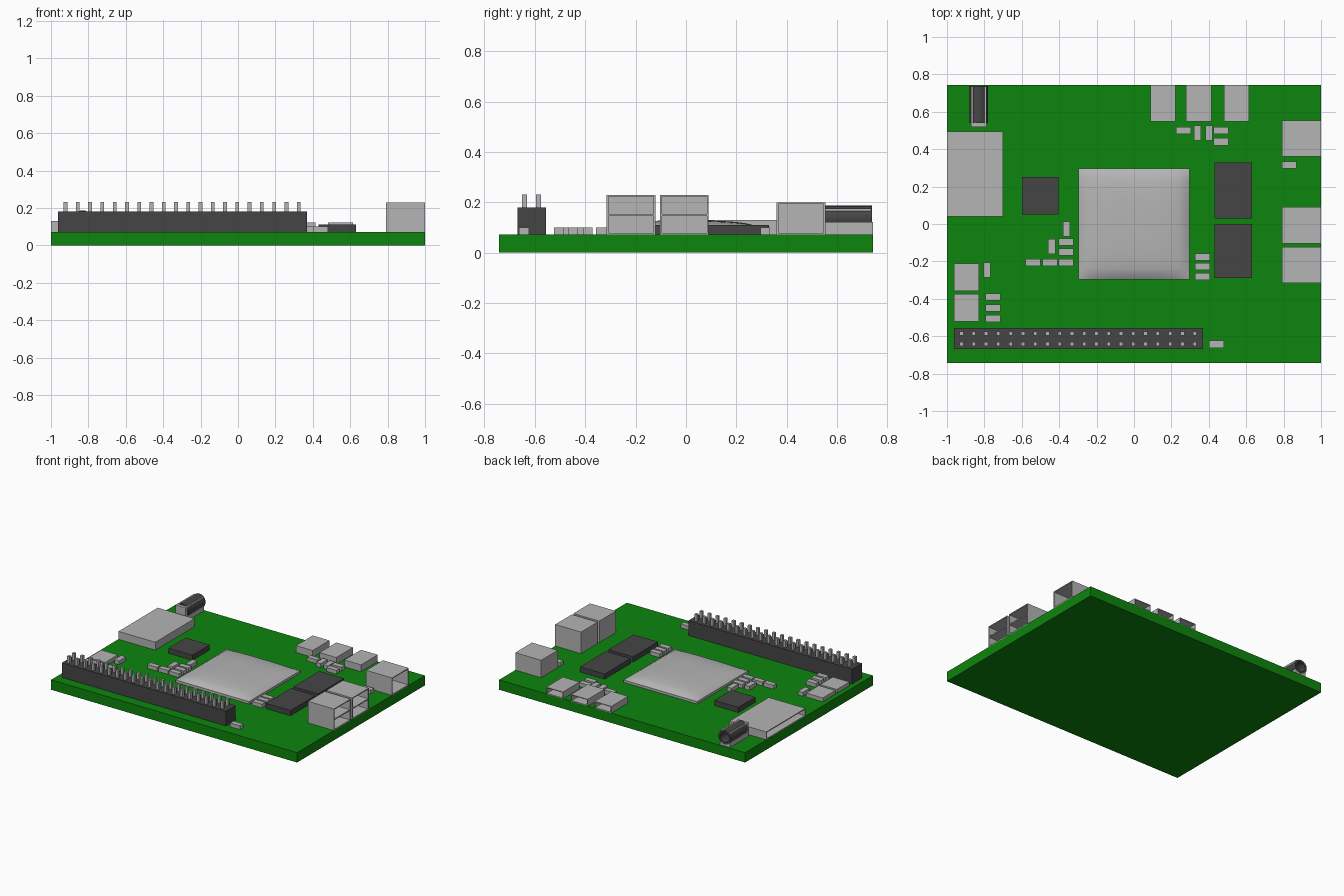
import bpy, bmesh, math
from mathutils import Vector, Matrix

if "Cube" in bpy.data.objects:
    bpy.data.objects.remove(bpy.data.objects["Cube"])


def mat(name, rgb):
    m = bpy.data.materials.new(name)
    m.diffuse_color = (*rgb, 1)
    m.use_nodes = True
    m.node_tree.nodes["Principled BSDF"].inputs["Base Color"].default_value = m.diffuse_color
    return m


GREEN = mat("board green", (0.004, 0.235, 0.004))
METAL = mat("metal grey", (0.46, 0.46, 0.46))
DARK = mat("dark plastic", (0.06, 0.06, 0.06))
TOP = 0.072  # upper surface of the board


def finish(bm, name, material):
    bmesh.ops.recalc_face_normals(bm, faces=bm.faces)
    me = bpy.data.meshes.new(name)
    bm.to_mesh(me)
    bm.free()
    me.materials.append(material)
    ob = bpy.data.objects.new(name, me)
    bpy.context.collection.objects.link(ob)
    return ob


def add_box(bm, x0, x1, y0, y1, z0, z1):
    m = Matrix.Translation(((x0 + x1) / 2, (y0 + y1) / 2, (z0 + z1) / 2))
    m = m @ Matrix.Diagonal((x1 - x0, y1 - y0, z1 - z0, 1))
    bmesh.ops.create_cube(bm, size=1, matrix=m)


def box(name, material, *dims):
    bm = bmesh.new()
    add_box(bm, *dims)
    return finish(bm, name, material)


def socket(name, dims, direction, depth, wall=0.01, deck=None):
    """Metal shell with one side opened inward, optionally split by a deck."""
    bm = bmesh.new()
    add_box(bm, *dims)
    bm.normal_update()
    d = Vector(direction)
    face = max(bm.faces, key=lambda f: f.normal.dot(d))
    bmesh.ops.inset_region(bm, faces=[face], thickness=wall)
    ext = bmesh.ops.extrude_discrete_faces(bm, faces=[face])["faces"]
    bmesh.ops.translate(bm, vec=-d * depth, verts=ext[0].verts)
    if deck:
        x0, x1, y0, y1 = dims[:4]
        add_box(bm, x0 + wall, x1, y0 + wall / 2, y1 - wall / 2, deck - 0.004, deck + 0.004)
    return finish(bm, name, METAL)


# Board
box("circuit_board", GREEN, -1, 1, -0.742, 0.742, 0, TOP)

# Flat dark chips
box("memory_chip_rear", DARK, 0.43, 0.63, 0.03, 0.33, TOP, 0.11)
box("memory_chip_front", DARK, 0.43, 0.63, -0.29, 0.0, TOP, 0.11)
box("power_chip", DARK, -0.60, -0.405, 0.05, 0.25, TOP, 0.11)

# Main processor with a softly domed lid
bm = bmesh.new()
bmesh.ops.create_grid(bm, x_segments=20, y_segments=20, size=0.298)
rim = [e for e in bm.edges if e.is_boundary]
for v in bm.verts:
    u, w = min(1, abs(v.co.x / 0.298)), min(1, abs(v.co.y / 0.298))
    v.co.z = 0.09 + 0.038 * math.sqrt(max(0, (1 - u ** 3) * (1 - w ** 3)))
skirt = bmesh.ops.extrude_edge_only(bm, edges=rim)["geom"]
for v in skirt:
    if isinstance(v, bmesh.types.BMVert):
        v.co.z = TOP - 0.002
cpu = finish(bm, "main_processor", METAL)
bpy.context.view_layer.objects.active = cpu
cpu.select_set(True)
bpy.ops.object.shade_smooth_by_angle(angle=math.radians(35))

# Large sockets on the right edge
socket("network_socket", (0.79, 1, 0.36, 0.553, TOP, 0.20), (1, 0, 0), 0.19)
socket("double_port_rear", (0.79, 1, -0.103, 0.09, TOP, 0.23), (1, 0, 0), 0.19, deck=0.15)
socket("double_port_front", (0.79, 1, -0.315, -0.122, TOP, 0.23), (1, 0, 0), 0.19, deck=0.15)

# Small ports on the rear edge
for i, x in enumerate((0.155, 0.347, 0.548)):
    socket(f"small_port_{i}", (x - 0.068, x + 0.068, 0.548, 0.742, TOP, 0.122), (0, 1, 0), 0.17, 0.008)

# Card slot and ribbon connectors on the left
socket("card_slot", (-0.999, -0.70, 0.04, 0.495, TOP, 0.13), (-1, 0, 0), 0.27, 0.01)
for i, y in enumerate((-0.285, -0.448)):
    box(f"ribbon_connector_{i}", METAL, -0.963, -0.828, y - 0.073, y + 0.073, TOP, 0.10)

# Audio jack: hollow dark barrel through a bored metal block
JX, JZ = -0.83, 0.137


def barrel(bm, radius, y0, y1, caps):
    m = Matrix.Translation((JX, (y0 + y1) / 2, JZ)) @ Matrix.Rotation(math.pi / 2, 4, 'X')
    bmesh.ops.create_cone(bm, cap_ends=caps, segments=24, radius1=radius, radius2=radius,
                          depth=y1 - y0, matrix=m)


block = box("jack_block", METAL, JX - 0.041, JX + 0.041, 0.518, 0.735, TOP, 0.176)
bm = bmesh.new()
barrel(bm, 0.042, 0.56, 0.80, True)
cutter = finish(bm, "jack_bore_cutter", METAL)
cutter.hide_render = True
cutter.hide_viewport = True
mod = block.modifiers.new("bore", 'BOOLEAN')
mod.operation, mod.object, mod.solver = 'DIFFERENCE', cutter, 'EXACT'

bm = bmesh.new()
barrel(bm, 0.05, 0.54, 0.738, True)
bm.normal_update()
end = max(bm.faces, key=lambda f: f.normal.y)
bmesh.ops.inset_region(bm, faces=[end], thickness=0.014)
hole = bmesh.ops.extrude_discrete_faces(bm, faces=[end])["faces"][0]
bmesh.ops.translate(bm, vec=(0, -0.17, 0), verts=hole.verts)
finish(bm, "jack_barrel", DARK)

# Pin header: plastic strip and two rows of twenty pins
box("header_strip", DARK, -0.962, 0.37, -0.668, -0.555, TOP, 0.18)
bm = bmesh.new()
for i in range(20):
    x = -0.922 + i * 0.0656
    for y in (-0.585, -0.642):
        add_box(bm, x - 0.01, x + 0.01, y - 0.01, y + 0.01, 0.17, 0.231)
finish(bm, "header_pins", METAL)

# Tiny surface parts, lying along x or along y
along_x = [(0.265, 0.50), (0.465, 0.50), (0.465, 0.44), (0.83, 0.315), (-0.363, -0.097),
           (-0.363, -0.15), (-0.363, -0.205), (-0.45, -0.205), (-0.54, -0.205),
           (0.365, -0.177), (0.365, -0.227), (0.365, -0.28), (-0.755, -0.39),
           (-0.755, -0.45), (-0.755, -0.505), (0.44, -0.643)]
along_y = [(0.34, 0.487), (0.40, 0.487), (-0.36, -0.027), (-0.44, -0.12), (-0.785, -0.247)]
bm = bmesh.new()
for pts, hx, hy in ((along_x, 0.04, 0.019), (along_y, 0.019, 0.04)):
    for x, y in pts:
        add_box(bm, x - hx, x + hx, y - hy, y + hy, TOP, 0.10)
finish(bm, "surface_components", METAL)
